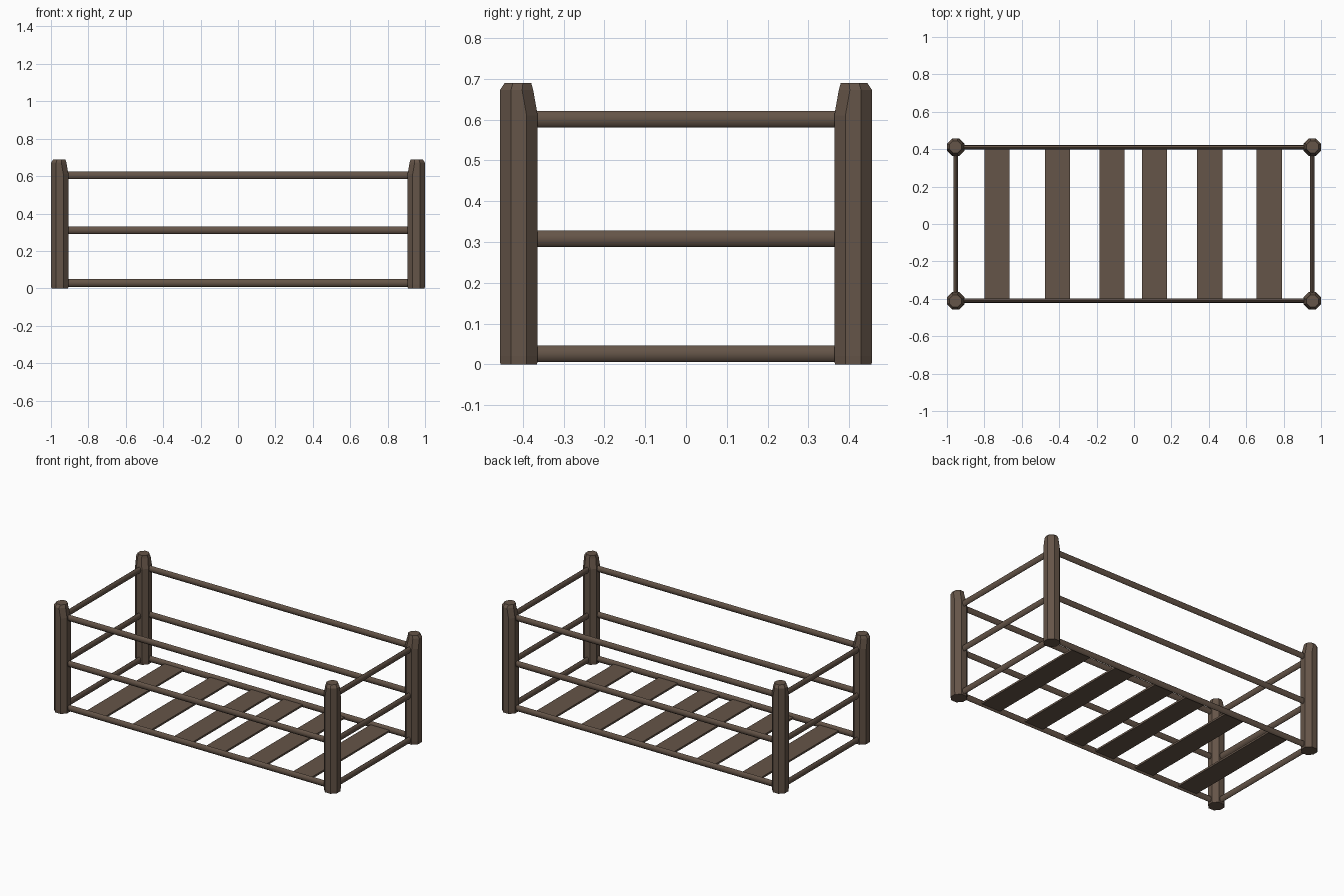
import bpy, bmesh, math
from mathutils import Vector

if "Cube" in bpy.data.objects:
    bpy.data.objects.remove(bpy.data.objects["Cube"])

wood = bpy.data.materials.new("dark_brown_wood")
wood.diffuse_color = (0.13, 0.09, 0.065, 1)
wood.use_nodes = True
wood.node_tree.nodes["Principled BSDF"].inputs["Base Color"].default_value = wood.diffuse_color

PX, PY = 0.953, 0.41      # post centres


def loft(name, rings):
    """Closed solid through a list of rings with equal vertex counts."""
    bm = bmesh.new()
    rows = [[bm.verts.new(p) for p in ring] for ring in rings]
    n = len(rows[0])
    for a, b in zip(rows, rows[1:]):
        for i in range(n):
            j = (i + 1) % n
            bm.faces.new((a[i], a[j], b[j], b[i]))
    bm.faces.new(rows[0][::-1])
    bm.faces.new(rows[-1])
    bmesh.ops.recalc_face_normals(bm, faces=bm.faces)
    me = bpy.data.meshes.new(name)
    bm.to_mesh(me)
    bm.free()
    me.materials.append(wood)
    ob = bpy.data.objects.new(name, me)
    bpy.context.collection.objects.link(ob)
    return ob


def post(name, sx, sy):
    """Octagonal post, leaning away on its inner sides near the top."""
    r = 0.0465 / math.cos(math.pi / 8)
    rings = []
    for z, s, lean in ((0.004, 0.97, 0), (0.02, 1, 0), (0.61, 1, 0),
                       (0.672, 1, 0.011), (0.69, 0.74, 0.004)):
        ring = []
        for k in range(8):
            a = math.pi / 8 + k * math.pi / 4
            x, y = r * s * math.cos(a), r * s * math.sin(a)
            if x * sx < 0:
                x += sx * lean
            if y * sy < 0:
                y += sy * lean
            ring.append((sx * PX + x, sy * PY + y, z))
        rings.append(ring)
    rings[0] = [(x, y, 0) for x, y, z in rings[0]]
    return loft(name, rings)


def rail(name, p, q, width=0.024, height=0.041):
    """Eight-sided oval rail from p to q."""
    p, q = Vector(p), Vector(q)
    side = (q - p).normalized().cross(Vector((0, 0, 1)))
    rings = []
    for c in (p, q):
        rings.append([c + side * (width / 2 * math.cos(k * math.pi / 4))
                      + Vector((0, 0, height / 2 * math.sin(k * math.pi / 4)))
                      for k in range(8)])
    ob = loft(name, rings)
    bpy.context.view_layer.objects.active = ob
    ob.select_set(True)
    bpy.ops.object.shade_smooth_by_angle(angle=math.radians(50))
    ob.select_set(False)


# Corner posts
for sx, nx in ((-1, "left"), (1, "right")):
    for sy, ny in ((-1, "front"), (1, "back")):
        post(f"{ny}_{nx}_post", sx, sy)

# Rails on all four sides at three heights
for z, level in ((0.026, "bottom"), (0.308, "middle"), (0.601, "top")):
    for s, n in ((-1, "front"), (1, "back")):
        rail(f"{n}_{level}_rail", (-PX + 0.02, s * PY, z + 0.003), (PX - 0.02, s * PY, z + 0.003))
    for s, n in ((-1, "left"), (1, "right")):
        rail(f"{n}_{level}_rail", (s * PX, -PY + 0.02, z), (s * PX, PY - 0.02, z))

# Base slats
for i, cx in enumerate((-0.732, -0.41, -0.117, 0.11, 0.405, 0.723)):
    rings = []
    for z in (0.019, 0.031):
        rings.append([(cx + dx * 0.067, dy * 0.408, z)
                      for dx, dy in ((-1, -1), (1, -1), (1, 1), (-1, 1))])
    loft(f"base_slat_{i + 1}", rings)
